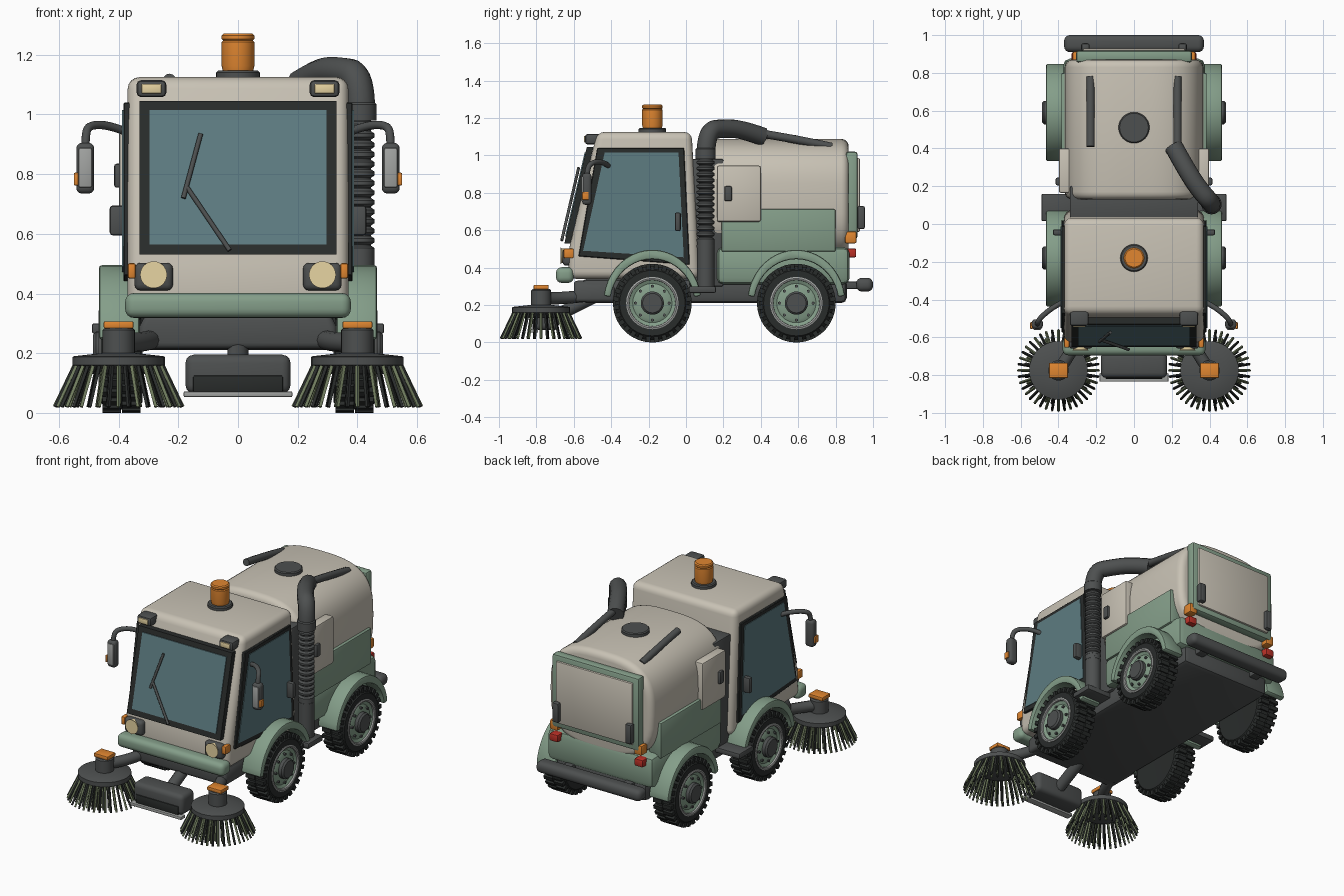
import bpy, bmesh
from math import sin, cos, pi, radians
from mathutils import Vector, Matrix

if "Cube" in bpy.data.objects:
    bpy.data.objects.remove(bpy.data.objects["Cube"])

def mat(name, *c):
    m = bpy.data.materials.new(name)
    m.diffuse_color = (*c, 1)
    m.use_nodes = True
    m.node_tree.nodes["Principled BSDF"].inputs["Base Color"].default_value = m.diffuse_color
    return m
BEIGE = mat("beige", .58, .54, .46)
GREEN = mat("green", .23, .34, .25)
DARK = mat("dark_grey", .075, .08, .08)
BLACK = mat("black", .022, .025, .024)
GLASS = mat("glass", .11, .20, .22)
ORANGE = mat("orange", .75, .24, .03)
RED = mat("red", .5, .03, .02)
LAMP = mat("lamp", .8, .66, .36)
STEEL = mat("steel", .36, .37, .36)
OLIVE = mat("olive", .16, .2, .11)

def link(name, me, m, mirror):
    ob = bpy.data.objects.new(name, me)
    bpy.context.collection.objects.link(ob)
    me.materials.clear()
    me.materials.append(m)
    bpy.ops.object.select_all(action='DESELECT')
    ob.select_set(True)
    bpy.context.view_layer.objects.active = ob
    bpy.ops.object.shade_smooth_by_angle(angle=radians(35))
    if mirror:
        ob.modifiers.new("mirror", 'MIRROR').use_mirror_merge = False
    return ob

def finish(name, bm, m, mirror=False, bevel=0, seg=3):
    bmesh.ops.recalc_face_normals(bm, faces=bm.faces)
    if bevel:
        es = [e for e in bm.edges if e.calc_face_angle(0) > radians(32)]
        bmesh.ops.bevel(bm, geom=es, offset=bevel, segments=seg, profile=.5, affect='EDGES', clamp_overlap=True)
    me = bpy.data.meshes.new(name)
    bm.to_mesh(me)
    bm.free()
    return link(name, me, m, mirror)

def prism(name, pts, axis, a, b, m, mirror=False, bevel=0, seg=3):
    # profile (y,z) extruded along X, or (x,z) along Y
    bm = bmesh.new()
    put = (lambda p, t: (t, p[0], p[1])) if axis == 'X' else (lambda p, t: (p[0], t, p[1]))
    A = [bm.verts.new(put(p, a)) for p in pts]
    B = [bm.verts.new(put(p, b)) for p in pts]
    bm.faces.new(A)
    bm.faces.new(B)
    for i in range(len(pts)):
        j = (i + 1) % len(pts)
        bm.faces.new((A[i], A[j], B[j], B[i]))
    return finish(name, bm, m, mirror, bevel, seg)

def box(name, x, y, z, m, mirror=False, bevel=.008, seg=2):
    pts = [(y[0], z[0]), (y[1], z[0]), (y[1], z[1]), (y[0], z[1])]
    return prism(name, pts, 'X', x[0], x[1], m, mirror, bevel, seg)

def lathe(name, prof, axis, c, m, mirror=False, n=32):
    # profile (along axis, radius) turned about an axis through c
    bm = bmesh.new()
    ax = {'X': Vector((1, 0, 0)), 'Y': Vector((0, 1, 0)), 'Z': Vector((0, 0, 1))}[axis]
    side = Vector((0, 0, 1)) if axis != 'Z' else Vector((1, 0, 0))
    c = Vector(c)
    vs = [bm.verts.new(c + ax * t + side * r) for t, r in prof]
    es = [bm.edges.new(p) for p in zip(vs, vs[1:])]
    bmesh.ops.spin(bm, geom=vs + es, cent=c, axis=ax, angle=2 * pi, steps=n, use_merge=True)
    bmesh.ops.remove_doubles(bm, verts=bm.verts, dist=1e-5)
    return finish(name, bm, m, mirror)

def cyl(name, axis, c, r, h, m, mirror=False, e=.006):
    return lathe(name, [(0, 0), (0, r), (h - e, r), (h, r - e), (h, 0)], axis, c, m, mirror)

def tube(name, pts, r, m, mirror=False, smooth=True):
    cu = bpy.data.curves.new(name, 'CURVE')
    cu.dimensions = '3D'
    cu.bevel_depth, cu.bevel_resolution, cu.use_fill_caps = r, 4, True
    sp = cu.splines.new('NURBS' if smooth else 'POLY')
    sp.points.add(len(pts) - 1)
    for p, co in zip(sp.points, pts):
        p.co = (*co, 1)
    if smooth:
        sp.use_endpoint_u, sp.order_u, sp.resolution_u = True, 3, 6
    tmp = bpy.data.objects.new(name + "_path", cu)
    bpy.context.collection.objects.link(tmp)
    me = bpy.data.meshes.new_from_object(tmp.evaluated_get(bpy.context.evaluated_depsgraph_get()))
    bpy.data.objects.remove(tmp)
    return link(name, me, m, mirror)

def stick(bm, p, q, r1, r2, seg=4):
    p, q = Vector(p), Vector(q)
    M = Matrix.Translation((p + q) / 2) @ (q - p).to_track_quat('Z', 'Y').to_matrix().to_4x4()
    bmesh.ops.create_cone(bm, cap_ends=True, segments=seg, radius1=r1, radius2=r2, depth=(q - p).length, matrix=M)

# chassis, steps and the block between cab and hopper
box("chassis", (-.32, .32), (-.56, .86), (.21, .34), DARK, bevel=.03)
box("centre_block", (-.34, .34), (.02, .2), (.3, .98), DARK)
box("step", (.3, .49), (.015, .16), (.265, .3), DARK, True)

# cab shell and roof
prism("cab", [(-.63, .34), (-.625, .5), (-.475, 1.125), (.03, 1.125), (.075, .34)],
      'X', -.37, .37, BEIGE, bevel=.04, seg=4)
prism("side_window_frame", [(-.475, 1.04), (-.01, 1.04), (.02, .415), (-.575, .46)], 'X', .35, .384, BLACK, True, .004, 1)
prism("side_window", [(-.435, 1.015), (-.04, 1.015), (-.012, .455), (-.55, .49)], 'X', .37, .388, GLASS, True)
box("door_handle", (.375, .43), (-.06, -.028), (.595, .695), DARK, True, .01)

# windscreen, frame and wiper
def wy(z):
    return -.65 + (z - .53) * .233
def slab(name, x, z0, z1, d, t, m):
    prism(name, [(wy(z0) - d, z0), (wy(z1) - d, z1), (wy(z1) + t, z1), (wy(z0) + t, z0)], 'X', -x, x, m)
slab("windscreen_frame", .33, .53, 1.045, 0, .035, BLACK)
slab("windscreen", .297, .565, 1.015, .005, .01, GLASS)
tube("wiper_arm", [(x, wy(z) - .018, z) for x, z in ((-.028, .545), (-.17, .755))], .008, DARK, smooth=False)
tube("wiper_blade", [(x, wy(z) - .018, z) for x, z in ((-.183, .72), (-.125, .935))], .008, DARK, smooth=False)

# roof lamps and beacon
box("roof_lamp", (.24, .34), (-.54, -.45), (1.058, 1.115), DARK, True, .015)
box("roof_lamp_lens", (.257, .323), (-.546, -.53), (1.07, 1.103), LAMP, True, .004)
cyl("beacon_base", 'Z', (0, -.18, 1.115), .073, .032, DARK)
lathe("beacon", [(0, 0), (0, .05), (.02, .055), (.1, .055), (.105, .05), (.11, .055), (.122, .055), (.128, .048), (.128, 0)],
      'Z', (0, -.18, 1.143), ORANGE)

# headlamps, indicators, front bumper
box("headlamp_housing", (.218, .347), (-.66, -.58), (.41, .503), DARK, True, .02, 3)
cyl("headlamp", 'Y', (.283, -.64, .463), .039, -.03, LAMP, True, e=-.006)
box("front_indicator", (.342, .37), (-.655, -.6), (.45, .502), ORANGE, True)
box("front_bumper", (-.378, .378), (-.695, -.6), (.318, .402), GREEN, bevel=.03, seg=4)
prism("front_skirt", [(-.33, .215), (.33, .215), (.33, .29), (.31, .33), (-.31, .33), (-.33, .29)], 'Y', -.6, -.38, DARK, bevel=.02)

# mirrors
tube("mirror_arm", [(.37, -.41, .94), (.43, -.44, .965), (.5, -.5, .965), (.512, -.53, .93), (.512, -.53, .86)], .014, DARK, True)
box("mirror_head", (.482, .542), (-.555, -.505), (.735, .905), DARK, True, .018, 3)
box("mirror_face", (.49, .534), (-.56, -.545), (.755, .888), STEEL, True, .006)
box("mirror_indicator", (.535, .55), (-.555, -.52), (.762, .805), ORANGE, True, .004)

# hopper barrel: rounded-square section
sg = lambda v: (1 if v > 0 else -1) * abs(v) ** .667
prism("hopper", [(.367 * sg(cos(2 * pi * i / 48)), .77 + .318 * sg(sin(2 * pi * i / 48))) for i in range(48)],
      'Y', .13, .87, BEIGE, bevel=.04, seg=4)
box("lower_body", (-.375, .375), (.165, .875), (.31, .51), GREEN, bevel=.035)
box("side_panel", (.3, .385), (.19, .8), (.485, .712), GREEN, True)
box("side_hatch", (.31, .398), (.165, .4), (.645, .945), BEIGE, True, .01)
box("hatch_latch", (.39, .415), (.205, .245), (.755, .835), DARK, True)

# hopper top: filler cap and rails
cyl("filler_cap", 'Z', (0, .51, 1.07), .082, .04, DARK)
tube("roof_rail", [(.23, .41, 1.115), (.23, .6, 1.085), (.23, .78, 1.045)], .022, DARK, True)

# rear door, lights and bumper
box("rear_door_frame", (-.307, .307), (.855, .918), (.555, 1.02), GREEN, bevel=.015)
box("rear_door_panel", (-.27, .27), (.9, .93), (.59, .985), BEIGE)
box("rear_door_latch", (.235, .28), (.915, .957), (.605, .73), DARK, True, .012)
box("rear_indicator", (.27, .325), (.85, .912), (.53, .592), ORANGE, True)
box("rear_lamp", (.27, .33), (.85, .91), (.455, .502), RED, True)
box("rear_bumper", (-.37, .37), (.91, 1.0), (.272, .345), DARK, bevel=.03, seg=4)
box("bumper_bracket", (.18, .24), (.8, .94), (.285, .325), DARK, True)

# suction hose on the right side
cyl("hose_foot", 'Z', (.41, .105, .28), .047, .27, DARK)
prof = [(0, 0)]
for i in range(16):
    prof += [(i * .032, .036), (i * .032 + .008, .048), (i * .032 + .02, .048), (i * .032 + .028, .036)]
lathe("ribbed_hose", prof + [(.52, 0)], 'Z', (.41, .105, .5), DARK, n=24)
cyl("hose_collar", 'Z', (.41, .105, .98), .054, .06, DARK)
tube("hose_elbow", [(.41, .105, 1.0), (.41, .11, 1.13), (.34, .19, 1.145), (.27, .3, 1.14), (.21, .41, 1.1)], .05, DARK)

# wheels and fenders
for end, y in (("front", -.18), ("rear", .59)):
    c = (0, y, .21)
    lathe(end + "_tyre", [(.33, 0), (.32, .13), (.32, .175), (.345, .198), (.435, .198), (.46, .175), (.46, .13), (.43, .125)],
          'X', c, BLACK, True, 40)
    bm = bmesh.new()
    for i in range(28):
        for k, x in ((0, .357), (.5, .423)):
            M = Matrix.Translation(c) @ Matrix.Rotation(2 * pi * (i + k) / 28, 4, 'X') @ Matrix.Translation((x, 0, .195)) @ Matrix.Diagonal((.062, .025, .03, 1))
            bmesh.ops.create_cube(bm, size=1, matrix=M)
    finish(end + "_tread", bm, BLACK, True)
    lathe(end + "_rim_ring", [(.43, .14), (.464, .14), (.467, .132), (.464, .124), (.44, .122)], 'X', c, STEEL, True)
    lathe(end + "_rim", [(.455, .126), (.445, .105), (.455, .085), (.455, 0)], 'X', c, GREEN, True)
    cyl(end + "_hub", 'X', (.45, y, .21), .062, .036, DARK, True, .01)
    bm = bmesh.new()
    for i in range(8):
        p = Vector((.44, y + .09 * cos(i * pi / 4), .21 + .09 * sin(i * pi / 4)))
        stick(bm, p, p + Vector((.023, 0, 0)), .009, .009, 6)
    finish(end + "_wheel_bolts", bm, DARK, True)
    arc = [radians(8 + 164 * i / 20) for i in range(21)]
    ring = [(y + .262 * cos(a), .21 + .285 * sin(a)) for a in arc] + [(y + .225 * cos(a), .21 + .235 * sin(a)) for a in reversed(arc)]
    prism(end + "_fender", ring, 'X', .33, .466, GREEN, True, .01, 2)

# side brushes with splayed bristles
B = Vector((.4, -.775, 0))
lathe("brush_plate", [(.13, 0), (.13, .1), (.16, .155), (.187, .155), (.19, .15), (.2, .06), (.2, 0)], 'Z', B, DARK, True)
cyl("brush_motor", 'Z', B + Vector((0, 0, .19)), .054, .095, DARK, True, .008)
box("brush_cap", (.35, .45), (-.815, -.735), (.283, .307), ORANGE, True, .005)
for name, m, off in (("bristles_light", OLIVE, 0), ("bristles_dark", BLACK, .5)):
    bm = bmesh.new()
    for n, r0, r1 in ((20, .142, .214), (16, .122, .178), (12, .1, .145)):
        for i in range(n):
            d = Vector((cos(2 * pi * (i + off) / n), sin(2 * pi * (i + off) / n), 0))
            stick(bm, B + d * r0 + Vector((0, 0, .168)), B + d * r1 + Vector((0, 0, .02)), .008, .007)
    finish(name, bm, m, True)
tube("brush_arm", [(.39, -.76, .235), (.33, -.68, .235), (.27, -.52, .25), (.26, -.4, .27)], .033, DARK, True)

# suction mouth between the brushes
box("suction_mouth", (-.176, .176), (-.815, -.68), (.065, .195), DARK, bevel=.028, seg=3)
box("mouth_opening", (-.15, .15), (-.82, -.78), (.07, .125), BLACK, bevel=.004)
box("mouth_lip", (-.182, .182), (-.835, -.79), (.053, .072), STEEL, bevel=.004)
tube("mouth_link", [(0, -.7, .14), (0, -.5, .24)], .035, DARK, smooth=False)
